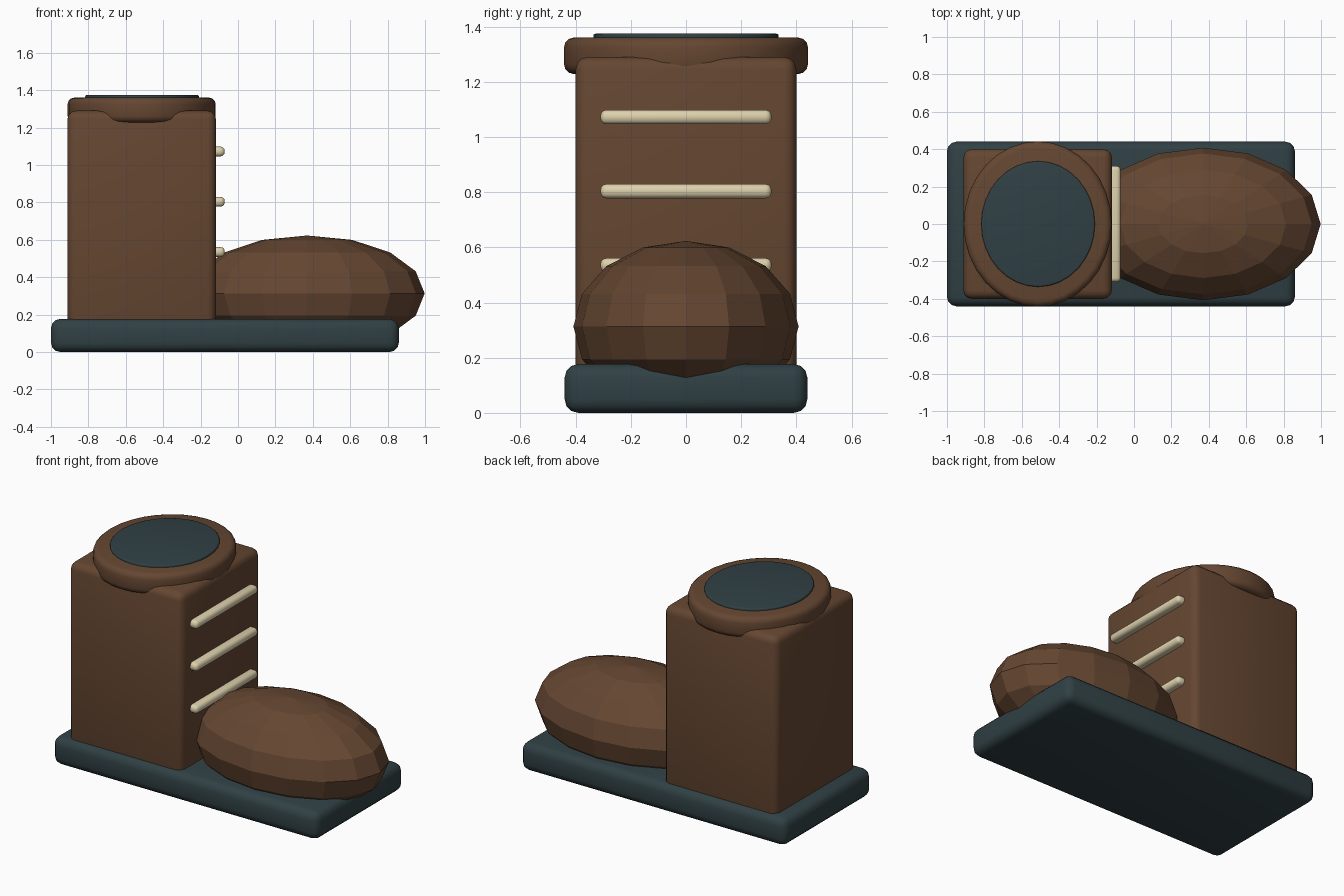
import bpy, math

if "Cube" in bpy.data.objects:
    bpy.data.objects.remove(bpy.data.objects["Cube"])

def material(name, rgb):
    m = bpy.data.materials.new(name)
    m.diffuse_color = (*rgb, 1)
    m.use_nodes = True
    m.node_tree.nodes["Principled BSDF"].inputs["Base Color"].default_value = m.diffuse_color
    return m

LEATHER = material("leather", (0.13, 0.062, 0.031))
RUBBER = material("rubber", (0.03, 0.052, 0.058))
CORD = material("cord", (0.72, 0.63, 0.41))

def finish(ob, name, mat, size, bevel=0, segments=3, smooth=True):
    ob.name = name
    ob.scale = size
    bpy.ops.object.transform_apply(location=False, rotation=False, scale=True)
    ob.data.materials.append(mat)
    if bevel:
        b = ob.modifiers.new("bevel", 'BEVEL')
        b.width, b.segments = bevel, segments
        b.limit_method, b.angle_limit = 'ANGLE', math.radians(40)
        bpy.ops.object.modifier_apply(modifier=b.name)
    if smooth:
        bpy.ops.object.shade_smooth_by_angle(angle=math.radians(35))
    return ob

def box(name, mat, lo, hi, bevel):
    mid = [(a + b) / 2 for a, b in zip(lo, hi)]
    bpy.ops.mesh.primitive_cube_add(size=1, location=mid)
    return finish(bpy.context.object, name, mat, [b - a for a, b in zip(lo, hi)], bevel)

def disc(name, mat, x, rx, ry, z0, z1, bevel):
    bpy.ops.mesh.primitive_cylinder_add(vertices=32, radius=1, depth=1,
                                        location=(x, 0, (z0 + z1) / 2))
    return finish(bpy.context.object, name, mat, (rx, ry, z1 - z0), bevel)

# Sole and upright shaft
box("sole", RUBBER, (-1, -0.44, 0), (0.86, 0.44, 0.177), 0.05)
box("shaft", LEATHER, (-0.912, -0.4, 0.12), (-0.118, 0.4, 1.29), 0.045)

# Faceted toe
bpy.ops.mesh.primitive_uv_sphere_add(segments=16, ring_count=8, radius=1,
                                     location=(0.37, 0, 0.313))
finish(bpy.context.object, "toe", LEATHER, (0.628, 0.408, 0.31), smooth=False)

# Collar and dark opening
disc("collar", LEATHER, -0.515, 0.396, 0.442, 1.228, 1.36, 0.035)
disc("opening", RUBBER, -0.513, 0.304, 0.336, 1.31, 1.374, 0.008)

# Laces across the front of the shaft
for i in range(3):
    z = 0.535 + i * 0.2685
    box(f"lace_{i + 1}", CORD, (-0.14, -0.31, z - 0.026), (-0.071, 0.31, z + 0.026), 0.022)
